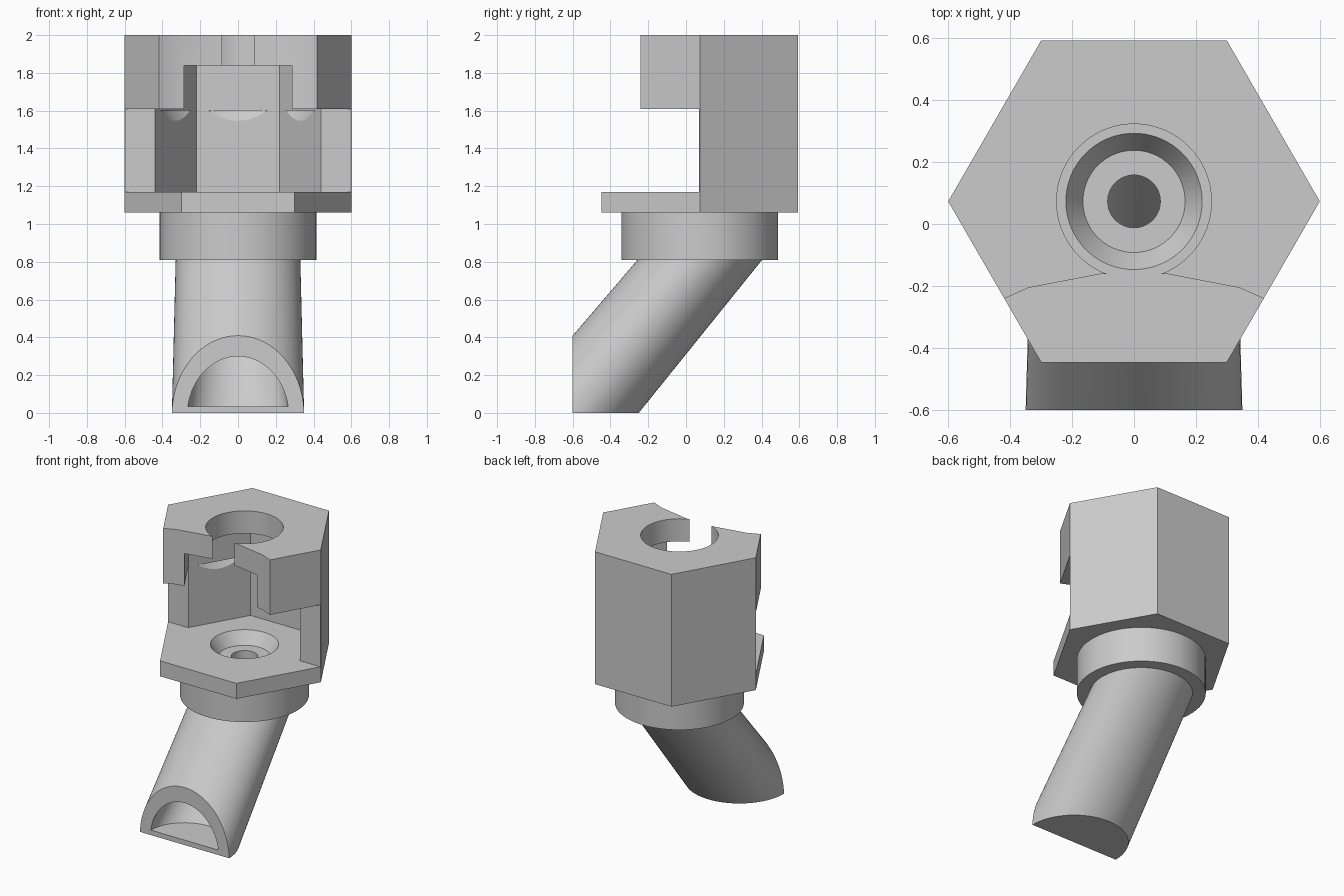
import bpy, bmesh, math

cube = bpy.data.objects.get("Cube")
if cube:
    bpy.data.objects.remove(cube, do_unlink=True)

AXIS_Y = 0.073      # vertical axis of the housing
OUTLET_Y = -0.6     # front plane of the outlet

grey = bpy.data.materials.new("plain_grey")
grey.use_nodes = True
grey.diffuse_color = (0.6, 0.6, 0.6, 1)
grey.node_tree.nodes["Principled BSDF"].inputs["Base Color"].default_value = (0.6, 0.6, 0.6, 1)


def loft(name, bottom, top):
    """Closed solid between two rings of points with equal counts."""
    bm = bmesh.new()
    lo = [bm.verts.new(p) for p in bottom]
    hi = [bm.verts.new(p) for p in top]
    bm.faces.new(lo)
    bm.faces.new(hi)
    for i in range(len(lo)):
        j = (i + 1) % len(lo)
        bm.faces.new((lo[i], lo[j], hi[j], hi[i]))
    bmesh.ops.recalc_face_normals(bm, faces=bm.faces)
    mesh = bpy.data.meshes.new(name)
    bm.to_mesh(mesh)
    bm.free()
    mesh.materials.append(grey)
    obj = bpy.data.objects.new(name, mesh)
    bpy.context.collection.objects.link(obj)
    return obj


def ring(r, z, y=AXIS_Y, sides=72):
    steps = [2 * math.pi * i / sides for i in range(sides)]
    return [(r * math.cos(a), y + r * math.sin(a), z) for a in steps]


def hexagon(name, r, z0, z1):
    return loft(name, ring(r, z0, sides=6), ring(r, z1, sides=6))


def prism(name, outline, z0, z1):
    return loft(name, [(x, y, z0) for x, y in outline], [(x, y, z1) for x, y in outline])


def block(name, y0, y1, z0, z1):
    return prism(name, [(-1, y0), (1, y0), (1, y1), (-1, y1)], z0, z1)


def finish(obj, cutters):
    """Carve the cutters out in turn, then shade smooth with sharp edges."""
    bpy.ops.object.select_all(action='DESELECT')
    bpy.context.view_layer.objects.active = obj
    obj.select_set(True)
    for cutter in cutters:
        cutter.hide_render = True
        mod = obj.modifiers.new("cut", 'BOOLEAN')
        mod.operation = 'DIFFERENCE'
        mod.solver = 'EXACT'
        mod.object = cutter
        bpy.ops.object.modifier_apply(modifier=mod.name)
        bpy.data.objects.remove(cutter, do_unlink=True)
    bpy.ops.object.shade_smooth_by_angle(angle=math.radians(20))


# Hexagonal housing with an open front, a nut pocket and a top hole
housing = hexagon("hex_housing", 0.6, 1.06, 2.0)
right_half = [(0.11, -0.162), (0.34, -0.206), (0.56, -0.304), (0.9, -0.9)]
scoop = right_half + [(-x, y) for x, y in reversed(right_half)]
finish(housing, [
    block("front_window", -1, 0.07, 1.17, 1.61),
    prism("cover_scoop", scoop, 1.5, 2.1),
    hexagon("nut_pocket", 0.44, 1.17, 1.84),
    loft("pocket_relief", ring(0.375, 1.535), ring(0.411, 1.6)),
    loft("top_hole", ring(0.25, 1.7), ring(0.25, 2.1)),
    loft("countersink", ring(0.165, 1.085), ring(0.233, 1.19)),
    loft("throat", ring(0.085, 1.0), ring(0.085, 1.15)),
])

# Round collar below the housing
collar = loft("collar", ring(0.415, 0.81), ring(0.415, 1.06))
finish(collar, [loft("throat", ring(0.085, 0.7), ring(0.085, 1.1))])

# Slanted spout, cut off upright at the outlet, with a flat-floored bore
spout = loft("spout", ring(0.35, 0, OUTLET_Y), ring(0.33, 0.81))
finish(spout, [
    block("outlet_trim", -2, OUTLET_Y, -0.5, 1.0),
    loft("bore", ring(0.265, 0.035, OUTLET_Y), ring(0.157, 0.83, 0.09)),
])
